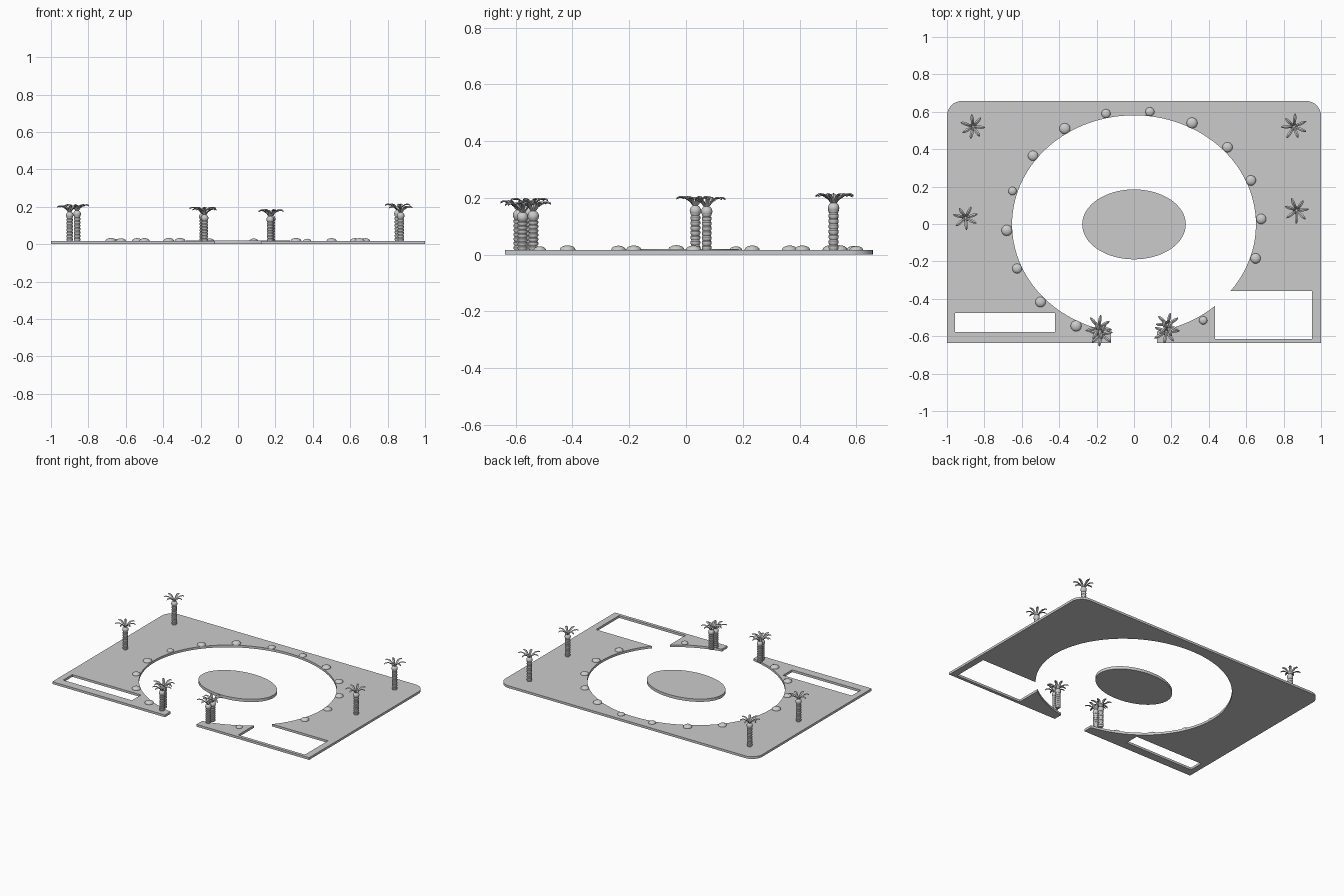
import bpy, bmesh, random
from math import sin, cos, acos, asin, pi, radians
from mathutils import Matrix, Vector

if "Cube" in bpy.data.objects:
    bpy.data.objects.remove(bpy.data.objects["Cube"])
random.seed(4)

DECK = 0.016          # top of the deck
A, B, CY = 0.652, 0.583, -0.002   # lagoon ellipse


def material(name, v):
    m = bpy.data.materials.new(name)
    m.use_nodes = True
    m.diffuse_color = (v, v, v, 1)
    m.node_tree.nodes["Principled BSDF"].inputs["Base Color"].default_value = (v, v, v, 1)
    return m


grey = material("stone grey", 0.6)


def finish(bm, name, smooth=True):
    bmesh.ops.recalc_face_normals(bm, faces=bm.faces)
    me = bpy.data.meshes.new(name)
    bm.to_mesh(me)
    bm.free()
    me.materials.append(grey)
    ob = bpy.data.objects.new(name, me)
    bpy.context.collection.objects.link(ob)
    if smooth:
        bpy.ops.object.select_all(action='DESELECT')
        ob.select_set(True)
        bpy.context.view_layer.objects.active = ob
        bpy.ops.object.shade_smooth_by_angle(angle=radians(35))
    return ob


def arc(cx, cy, rx, ry, t0, t1, n):
    return [(cx + rx * cos(t0 + (t1 - t0) * i / n), cy + ry * sin(t0 + (t1 - t0) * i / n))
            for i in range(n + 1)]


def slab(name, outlines, height):
    """Filled flat outlines (inner ones are holes) raised to a height."""
    cu = bpy.data.curves.new(name, 'CURVE')
    cu.dimensions, cu.fill_mode, cu.extrude = '2D', 'BOTH', height / 2
    for pts in outlines:
        sp = cu.splines.new('POLY')
        sp.points.add(len(pts) - 1)
        for p, (x, y) in zip(sp.points, pts):
            p.co = (x, y, 0, 1)
        sp.use_cyclic_u = True
    tmp = bpy.data.objects.new(name, cu)
    bpy.context.collection.objects.link(tmp)
    bpy.context.view_layer.update()
    me = tmp.evaluated_get(bpy.context.evaluated_depsgraph_get()).to_mesh()
    bm = bmesh.new()
    bm.from_mesh(me)
    bpy.data.objects.remove(tmp)
    bmesh.ops.remove_doubles(bm, verts=bm.verts, dist=1e-5)
    bmesh.ops.translate(bm, verts=bm.verts, vec=(0, 0, height / 2))
    return finish(bm, name)


# Deck: rounded back corners, lagoon with a front gap, notch at front left
FRONT, BACK, GAP, R = -0.637, 0.658, 0.123, 0.08
NX0, NX1, NY0, NY1 = 0.433, 0.952, -0.615, -0.358
outline = [(GAP, FRONT), (1, FRONT)]
outline += arc(1 - R, BACK - R, R, R, 0, pi / 2, 8)
outline += arc(R - 1, BACK - R, R, R, pi / 2, pi, 8)
outline += [(-1, FRONT), (-GAP, FRONT)]
outline += arc(0, CY, A, B, -acos(-GAP / A), asin((NY1 - CY) / B) - 2 * pi, 80)
outline += [(NX1, NY1), (NX1, NY0), (NX0, NY0)]
outline += arc(0, CY, A, B, -acos(NX0 / A), -acos(GAP / A), 12)
slot = [(-0.957, -0.577), (-0.422, -0.577), (-0.422, -0.476), (-0.957, -0.476)]
slab("deck", [outline, slot], DECK)

# Central island
slab("island", [arc(0, CY, 0.277, 0.187, 0, 2 * pi * 63 / 64, 63)], 0.02)

# Boulders around the lagoon: x, y, radius
boulders = [(-.37, .51, .029), (-.15, .59, .024), (.085, .6, .024), (.31, .54, .029),
            (.5, .41, .027), (.625, .233, .027), (.68, .027, .027), (.65, -.184, .027),
            (.37, -.515, .022), (-.31, -.545, .029), (-.5, -.417, .028), (-.625, -.238, .026),
            (-.68, -.034, .029), (-.65, .176, .022), (-.54, .365, .027)]
for i, (x, y, r) in enumerate(boulders):
    bm = bmesh.new()
    bmesh.ops.create_uvsphere(bm, u_segments=20, v_segments=12, radius=r)
    bmesh.ops.transform(bm, verts=bm.verts, matrix=Matrix.Translation((x, y, DECK))
                        @ Matrix.Diagonal((1, 1, 0.6, 1)))
    bmesh.ops.bisect_plane(bm, geom=bm.verts[:] + bm.edges[:] + bm.faces[:],
                           plane_co=(0, 0, 0.004), plane_no=(0, 0, -1), clear_outer=True)
    bmesh.ops.holes_fill(bm, edges=bm.edges)
    finish(bm, f"boulder_{i + 1}")


def loft(bm, rings):
    """Skin a list of vertex rings and cap both ends."""
    rings = [[bm.verts.new(p) for p in ring] for ring in rings]
    for a, b in zip(rings, rings[1:]):
        for k in range(len(a)):
            j = (k + 1) % len(a)
            bm.faces.new((a[k], a[j], b[j], b[k]))
    bm.faces.new(rings[0][::-1])
    bm.faces.new(rings[-1])


def frond(bm, base, angle, length):
    """Arched, tapering leaf with a diamond section."""
    out = Vector((cos(angle), sin(angle), 0))
    side = Vector((-out.y, out.x, 0))
    up = Vector((0, 0, 1))
    rings = []
    for d, h, w in ((0, 0, .005), (.3, .026, .007), (.6, .039, .009),
                    (.85, .04, .007), (1, .035, .002)):
        c = base + out * d * length + up * h
        rings.append([c + side * w, c + up * .004, c - side * w, c - up * .003])
    loft(bm, rings)


def palm(name, x, y, crown, turn, fronds=7):
    # Ringed trunk
    bm = bmesh.new()
    n, rings = 8, []
    step = (crown - DECK) / n
    for i in range(n):
        for f, r in ((0, .014), (.35, .0175), (.75, .0175), (1, .014)):
            z = DECK + (i + f) * step
            rings.append([(x + r * cos(t * pi / 6), y + r * sin(t * pi / 6), z)
                          for t in range(12)])
    loft(bm, rings)
    finish(bm, name + "_trunk")
    # Crown bulb
    bm = bmesh.new()
    bmesh.ops.create_uvsphere(bm, u_segments=16, v_segments=10, radius=0.02,
                              matrix=Matrix.Translation((x, y, crown)))
    finish(bm, name + "_bulb")
    # Leaves
    bm = bmesh.new()
    for k in range(fronds):
        a = turn + 2 * pi * k / fronds + random.uniform(-.12, .12)
        frond(bm, Vector((x, y, crown + .008)), a, random.uniform(.062, .073))
    finish(bm, name + "_leaves")


# Single palms at the sides and paired palms at the gate
palm("back_right_palm", -.86, .52, .162, 0)
palm("back_left_palm", .855, .52, .165, .5)
palm("side_left_palm", .87, .073, .152, .1)
palm("side_right_palm", -.9, .033, .155, .3)
palm("gate_right_palm_a", -.178, -.59, .14, .2)
palm("gate_right_palm_b", -.188, -.553, .148, .6)
palm("gate_left_palm_a", .172, -.576, .132, .1)
palm("gate_left_palm_b", .18, -.538, .136, .5)
